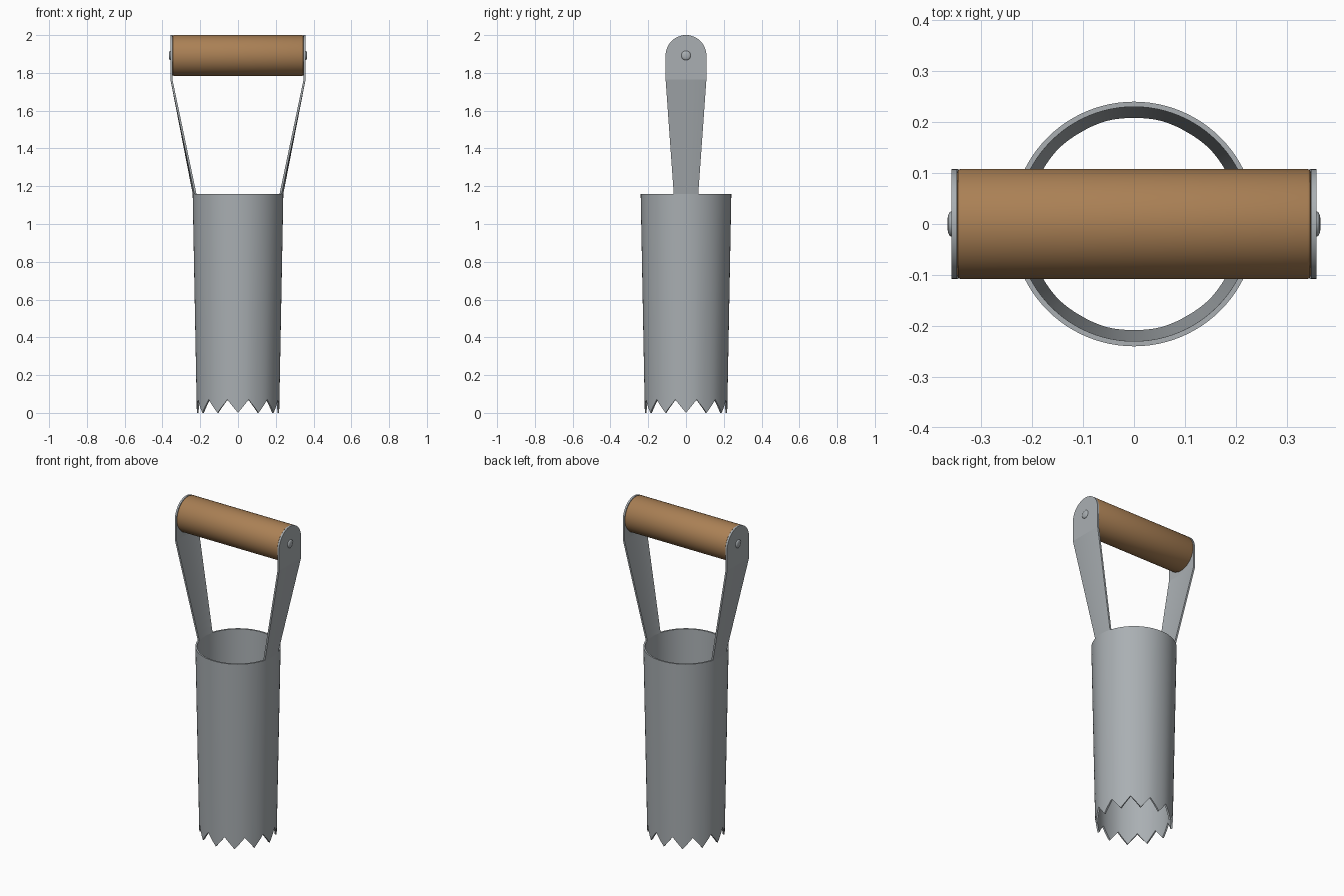
import bpy, bmesh, math
from mathutils import Matrix

if "Cube" in bpy.data.objects:
    bpy.data.objects.remove(bpy.data.objects["Cube"])


def material(name, rgb):
    m = bpy.data.materials.new(name)
    m.diffuse_color = (*rgb, 1)
    m.use_nodes = True
    m.node_tree.nodes["Principled BSDF"].inputs["Base Color"].default_value = m.diffuse_color
    return m


STEEL = material("grey steel", (0.40, 0.43, 0.45))
WOOD = material("brown wood", (0.40, 0.215, 0.09))


def finish(name, bm, mat, mirror=False, angle=30):
    bmesh.ops.remove_doubles(bm, verts=bm.verts, dist=1e-5)
    bmesh.ops.recalc_face_normals(bm, faces=bm.faces)
    me = bpy.data.meshes.new(name)
    bm.to_mesh(me)
    bm.free()
    ob = bpy.data.objects.new(name, me)
    bpy.context.collection.objects.link(ob)
    me.materials.append(mat)
    if mirror:
        ob.modifiers.new("Mirror", "MIRROR").use_mirror_merge = False
    bpy.ops.object.select_all(action='DESELECT')
    ob.select_set(True)
    bpy.context.view_layer.objects.active = ob
    bpy.ops.object.shade_smooth_by_angle(angle=math.radians(angle))
    return ob


def revolve_x(profile, n=64):
    """Closed solid around the x axis from (x, radius) points."""
    bm = bmesh.new()
    rings = [[bm.verts.new((x, r * math.cos(2 * math.pi * i / n), r * math.sin(2 * math.pi * i / n)))
              for i in range(n)] for x, r in profile]
    for a, b in zip(rings, rings[1:]):
        for i in range(n):
            j = (i + 1) % n
            bm.faces.new((a[i], a[j], b[j], b[i]))
    bm.faces.new(rings[0])
    bm.faces.new(rings[-1])
    return bm


TOP, R_TOP, R_LOW, WALL = 1.16, 0.24, 0.218, 0.010
AXIS_Z, GRIP_R = 1.892, 0.108

# Tapered tube with twelve saw teeth along the bottom rim
bm = bmesh.new()
PER_TOOTH, TEETH = 8, 12
N = PER_TOOTH * TEETH
cols = []
for i in range(N):
    a = 2 * math.pi * i / N
    phase = (i % PER_TOOTH) / PER_TOOTH
    z0 = 0.07 * (1 - abs(2 * phase - 1))
    col = []
    for z, inset in ((z0, 0), (TOP, 0), (TOP, WALL), (z0, WALL)):
        r = R_LOW + (R_TOP - R_LOW) * z / TOP - inset
        col.append(bm.verts.new((r * math.cos(a), r * math.sin(a), z)))
    cols.append(col)
for i in range(N):
    a, b = cols[i], cols[(i + 1) % N]
    for k in range(4):
        m = (k + 1) % 4
        bm.faces.new((a[k], b[k], b[m], a[m]))
finish("toothed_tube", bm, STEEL)

# Side straps: curved where they meet the tube, flat with a round top
bm = bmesh.new()
M = 24
rows = [[], [], [], []]
for i in range(M + 1):
    s = math.sin(math.pi * (i / M - 0.5))
    y0, y1 = 0.065 * s, GRIP_R * s
    cap = GRIP_R * math.sqrt(max(0, 1 - s * s))
    pts = ((math.sqrt(R_TOP ** 2 - y0 ** 2), y0, TOP), (0.358, y1, 1.765),
           (0.358, y1, AXIS_Z), (0.358, y1, AXIS_Z + cap))
    for row, p in zip(rows, pts):
        row.append(bm.verts.new(p))
for a, b in zip(rows, rows[1:]):
    for i in range(M):
        bm.faces.new((a[i], a[i + 1], b[i + 1], b[i]))
bmesh.ops.remove_doubles(bm, verts=bm.verts, dist=1e-5)
outer = bm.faces[:]
ext = bmesh.ops.extrude_face_region(bm, geom=outer, use_keep_orig=True)
bmesh.ops.translate(bm, vec=(-0.011, 0, 0),
                    verts=[v for v in ext["geom"] if isinstance(v, bmesh.types.BMVert)])
finish("side_straps", bm, STEEL, mirror=True, angle=8)

# Wooden grip with eased ends
L, E = 0.347, 0.007
bm = revolve_x([(-L, GRIP_R - E), (-L + 0.3 * E, GRIP_R - 0.3 * E), (-L + E, GRIP_R),
                (L - E, GRIP_R), (L - 0.3 * E, GRIP_R - 0.3 * E), (L, GRIP_R - E)])
finish("wooden_grip", bm, WOOD, angle=35).location.z = AXIS_Z

# Domed rivets on the outside of the straps
bm = revolve_x([(0.350, 0.025), (0.359, 0.025), (0.362, 0.023), (0.3645, 0.018),
                (0.366, 0.010), (0.3664, 0.003)], 32)
bmesh.ops.transform(bm, matrix=Matrix.Translation((0, 0, AXIS_Z)), verts=bm.verts)
finish("rivets", bm, STEEL, mirror=True, angle=50)
